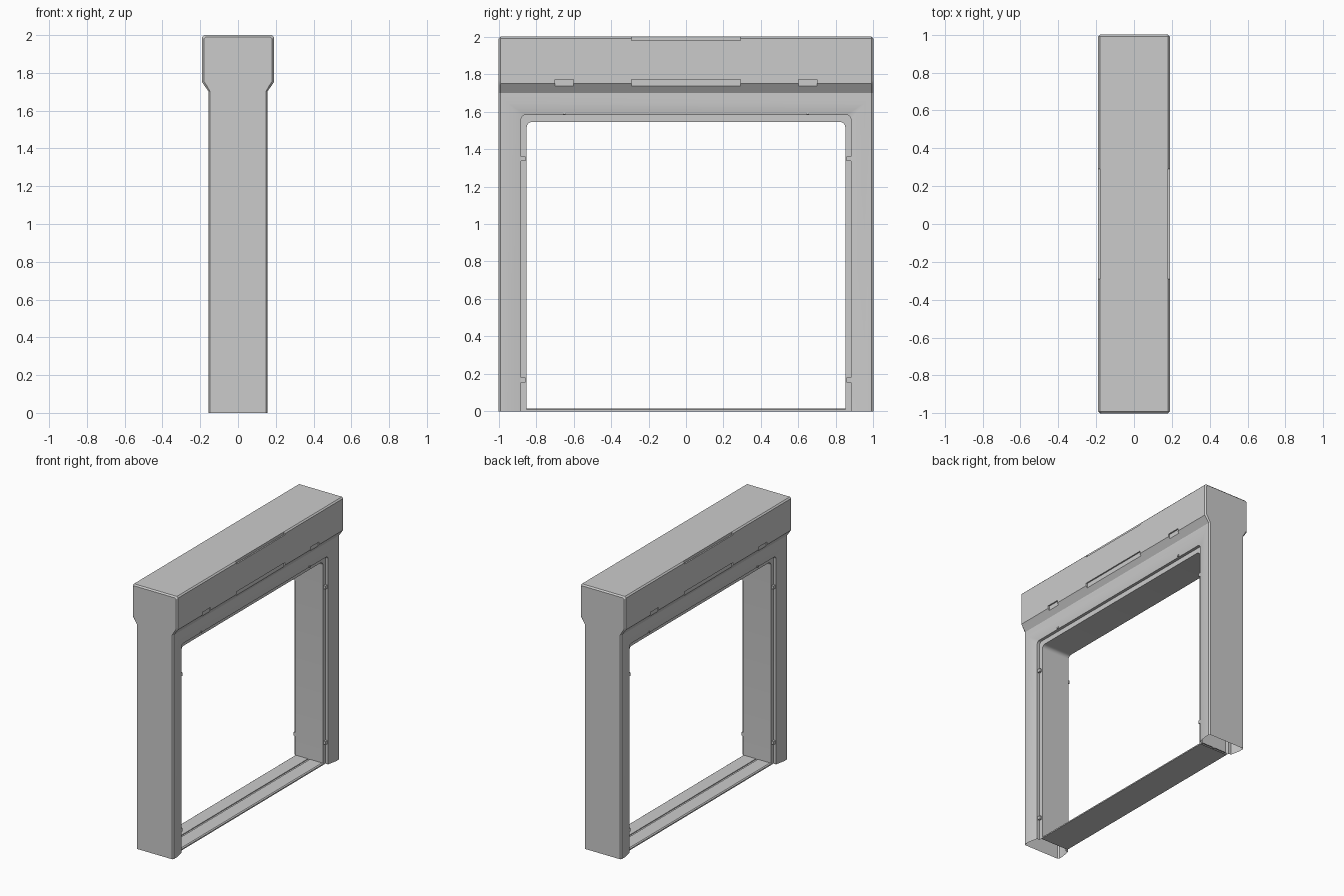
import bpy, bmesh, math

if "Cube" in bpy.data.objects:
    bpy.data.objects.remove(bpy.data.objects["Cube"])

grey = bpy.data.materials.new("frame_grey")
grey.diffuse_color = (0.6, 0.6, 0.6, 1)
grey.use_nodes = True
grey.node_tree.nodes["Principled BSDF"].inputs["Base Color"].default_value = grey.diffuse_color


def finish(name, bm):
    bmesh.ops.remove_doubles(bm, verts=bm.verts, dist=1e-5)
    bmesh.ops.recalc_face_normals(bm, faces=bm.faces)
    me = bpy.data.meshes.new(name)
    bm.to_mesh(me)
    bm.free()
    ob = bpy.data.objects.new(name, me)
    bpy.context.collection.objects.link(ob)
    me.materials.append(grey)
    bpy.ops.object.select_all(action='DESELECT')
    ob.select_set(True)
    bpy.context.view_layer.objects.active = ob
    bpy.ops.object.shade_smooth_by_angle(angle=math.radians(25))
    return ob


def bridge(bm, a, b, closed):
    n = len(a)
    for i in range(n if closed else n - 1):
        j = (i + 1) % n
        vs = []
        for v in (a[i], a[j], b[j], b[i]):
            if all((v.co - w.co).length > 1e-6 for w in vs):
                vs.append(v)
        if len(vs) > 2:
            bm.faces.new(vs)


def both_sides(half):
    """Mirror a half profile of (x, z) points across x = 0."""
    return half + [(-x, z) for x, z in reversed(half)]


def box(name, x0, x1, y0, y1, z0, z1):
    bm = bmesh.new()
    bmesh.ops.create_cube(bm, size=1)
    for v in bm.verts:
        v.co = ((x0 + x1) / 2 + v.co.x * (x1 - x0),
                (y0 + y1) / 2 + v.co.y * (y1 - y0),
                (z0 + z1) / 2 + v.co.z * (z1 - z0))
    return finish(name, bm)


# Door frame: nested U-shaped loops (side y, top z, depth x, corner radius), open below
def u_loop(bm, y, top, x, r, seg=6):
    pts = [(-y, 0)]
    for k in range(seg + 1):
        a = math.pi - k * math.pi / 2 / seg
        pts.append((-y + r + r * math.cos(a), top - r + r * math.sin(a)))
    pts += [(-p, q) for p, q in reversed(pts)]
    return [bm.verts.new((x, p, q)) for p, q in pts]


half = [(1.0, 1.70, .147, 0), (.99, 1.70, .155, 0), (.953, 1.645, .155, 0),
        (.88, 1.582, .14, .025), (.88, 1.582, .118, .025), (.85, 1.545, .118, .03)]
rings = half + [(y, t, -x, r) for y, t, x, r in reversed(half)]
bm = bmesh.new()
loops = [u_loop(bm, *r) for r in rings]
for a, b in zip(loops, loops[1:] + loops[:1]):
    bridge(bm, a, b, False)
finish("door_frame", bm)

# Header box: cross-sections along y, with vent notches and grip recesses
full = [(.155, 1.70), (.18, 1.736), (.19, 1.75), (.19, 1.765),
        (.19, 1.77), (.19, 1.98), (.19, 1.99), (.18, 2.0)]
vent = full[:2] + [(.18, 1.75), (.18, 1.77)] + full[4:]
grip = vent[:6] + [(.18, 1.98), (.18, 2.0)]
end = [(.147, 1.70), (.17, 1.74), (.18, 1.755), (.18, 1.765),
       (.18, 1.77), (.18, 1.975), (.18, 1.98), (.17, 1.99)]
stations = [(-1, end), (-.99, full), (-.7, full), (-.7, vent), (-.6, vent), (-.6, full),
            (-.29, full), (-.29, grip)]
stations += [(-y, p) for y, p in reversed(stations)]
bm = bmesh.new()
loops = [[bm.verts.new((x, y, z)) for x, z in both_sides(p)] for y, p in stations]
for a, b in zip(loops, loops[1:]):
    bridge(bm, a, b, True)
bm.faces.new(loops[0])
bm.faces.new(loops[-1])
finish("header_box", bm)

# Threshold plate with a centre groove
sill = both_sides([(.118, 0), (.118, .009), (.11, .015), (.008, .015), (.008, .009)])
bm = bmesh.new()
loops = [[bm.verts.new((x, y, z)) for x, z in sill] for y in (-.86, .86)]
bridge(bm, *loops, True)
finish("threshold", bm)

# Small clips in the side grooves and studs above the opening, on both faces
for sx in (-1, 1):
    for sy in (-1, 1):
        for z in (.155, 1.335):
            xs = sorted((sx * .11, sx * .134))
            ys = sorted((sy * .857, sy * .882))
            box("groove_clip", *xs, *ys, z, z + .025)
        xs = sorted((sx * .13, sx * .15))
        box("top_stud", *xs, sy * .65 - .006, sy * .65 + .006, 1.584, 1.597)
